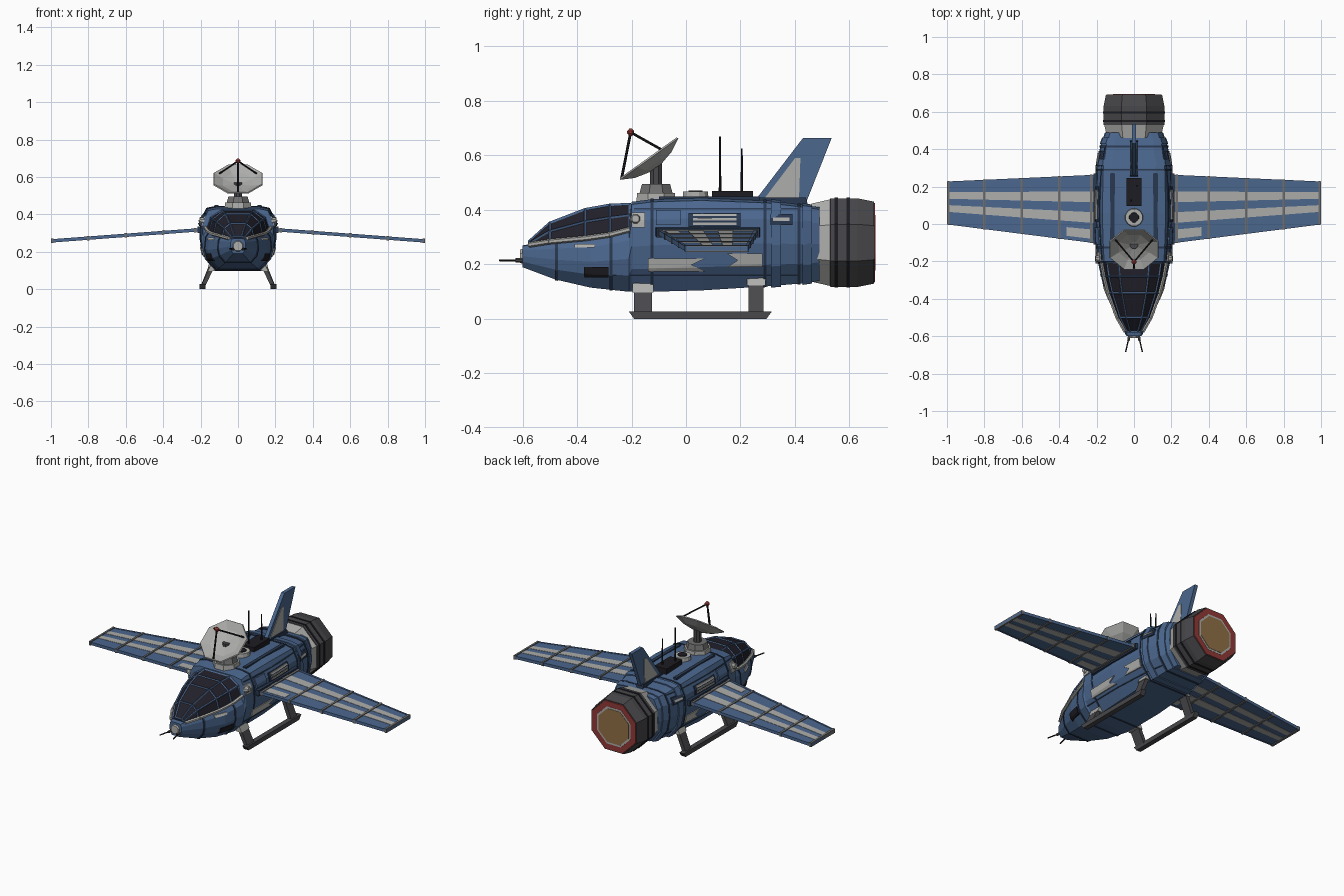
import bpy, bmesh
from math import cos, sin, pi, radians
from mathutils import Vector, Matrix

old = bpy.data.objects.get("Cube")
if old:
    bpy.data.objects.remove(old, do_unlink=True)


def material(name, r, g, b):
    m = bpy.data.materials.new(name)
    m.use_nodes = True
    m.diffuse_color = (r, g, b, 1)
    bsdf = m.node_tree.nodes["Principled BSDF"]
    bsdf.inputs["Base Color"].default_value = (r, g, b, 1)
    bsdf.inputs["Roughness"].default_value = 0.7
    return m


BLUE = material("hull blue", 0.07, 0.135, 0.27)
NAVY = material("seam navy", 0.022, 0.04, 0.08)
LIGHT = material("light grey", 0.42, 0.42, 0.41)
GREY = material("mid grey", 0.16, 0.16, 0.16)
DARK = material("dark grey", 0.065, 0.065, 0.072)
BLACK = material("black", 0.012, 0.012, 0.016)
GLASS = material("canopy glass", 0.016, 0.015, 0.024)
RED = material("red", 0.28, 0.04, 0.035)
AMBER = material("nozzle amber", 0.28, 0.16, 0.06)


# ---- helpers ----
def loft(name, rings, mat, mirror=False, matrix=None, caps=True):
    """Skin a row of equal-length closed rings."""
    bm = bmesh.new()
    rows = [[bm.verts.new(p) for p in ring] for ring in rings]
    for a, b in zip(rows, rows[1:]):
        for i in range(len(a)):
            j = (i + 1) % len(a)
            bm.faces.new((a[i], a[j], b[j], b[i]))
    if caps:
        bm.faces.new(rows[0])
        bm.faces.new(rows[-1])
    bmesh.ops.recalc_face_normals(bm, faces=bm.faces)
    me = bpy.data.meshes.new(name)
    bm.to_mesh(me)
    bm.free()
    me.materials.append(mat)
    ob = bpy.data.objects.new(name, me)
    bpy.context.collection.objects.link(ob)
    if matrix:
        me.transform(matrix)
    if mirror:
        ob.modifiers.new("Mirror", 'MIRROR')
    return ob


def box(name, lo, hi, mat, mirror=False):
    (x0, y0, z0), (x1, y1, z1) = lo, hi
    rings = [[(x0, y0, z), (x1, y0, z), (x1, y1, z), (x0, y1, z)] for z in (z0, z1)]
    return loft(name, rings, mat, mirror)


def lathe(name, profile, mat, matrix, n=8, mirror=False):
    """Spin (radius, height) pairs about z, flat side facing each axis."""
    rings = [[(r * cos((k + .5) * 2 * pi / n), r * sin((k + .5) * 2 * pi / n), h)
              for k in range(n)] for r, h in profile]
    return loft(name, rings, mat, mirror, matrix)


def rod(name, a, b, r0, r1, mat, mirror=False, n=6):
    a, b = Vector(a), Vector(b)
    turn = (b - a).to_track_quat('Z', 'Y').to_matrix().to_4x4()
    return lathe(name, [(r0, 0), (r1, (b - a).length)], mat,
                 Matrix.Translation(a) @ turn, n, mirror)


def mix(a, b, t):
    return a + (b - a) * t


# ---- hull: stations are y, half width, bottom, top ----
STATIONS = [(-.60, .04, .19, .27), (-.48, .105, .145, .29), (-.35, .16, .115, .305),
            (-.21, .192, .10, .34), (-.20, .195, .10, .43), (-.12, .20, .10, .44),
            (.06, .207, .105, .445), (.30, .20, .12, .435), (.42, .18, .13, .42),
            (.49, .155, .14, .41)]
SECTION = [(.62, 0), (.92, .25), (1, .5), (.97, .78), (.82, .97), (.58, 1)]


def half_section(y):
    y = min(max(y, -.6), .49)
    for a, b in zip(STATIONS, STATIONS[1:]):
        if y <= b[0]:
            t = (y - a[0]) / (b[0] - a[0])
            w, lo, hi = (mix(a[i], b[i], t) for i in (1, 2, 3))
            return [(w * fx, mix(lo, hi, fz)) for fx, fz in SECTION]


def hull_ring(y, grow=0.0):
    half = half_section(y)
    mid = (half[0][1] + half[-1][1]) / 2
    half = [(x + grow, z + (grow if z > mid else -grow)) for x, z in half]
    return [(x, y, z) for x, z in half] + [(-x, y, z) for x, z in reversed(half)]


def hull_x(y, z):
    half = half_section(y)
    for (xa, za), (xb, zb) in zip(half, half[1:]):
        if z <= zb:
            return mix(xa, xb, max(0, (z - za) / (zb - za)))
    return half[-1][0]


def patch(name, y0, y1, z0, z1, mat, notch=0.0, lift=.006):
    """Thin plate that follows the hull side, on both sides."""
    rings = []
    for i in range(9):
        t = i / 8
        z = mix(z0, z1, t)
        end = y1 - notch * (1 - abs(2 * t - 1))
        ys = [mix(y0, end, k / 6) for k in range(7)]
        outer = [(hull_x(y, z) + lift, y, z) for y in ys]
        inner = [(hull_x(y, z) - .003, y, z) for y in reversed(ys)]
        rings.append(outer + inner)
    return loft(name, rings, mat, True)


loft("hull", [hull_ring(s[0]) for s in STATIONS], BLUE)
for y in (-.475, -.275, -.125, .29, .415):
    loft("hull_seam", [hull_ring(y - .005, .003), hull_ring(y + .005, .003)], NAVY)
for y in (.33, .445):
    loft("rear_hull_band", [hull_ring(y - .018, .006), hull_ring(y + .018, .006)], BLUE)

# hull markings and panels
patch("lower_flag_front", -.14, .07, .175, .222, LIGHT, .05)
patch("lower_flag_rear", .28, .15, .19, .24, LIGHT, -.04)
patch("side_intake", -.375, -.285, .152, .19, BLACK)
patch("nose_marking", -.41, -.335, .262, .275, LIGHT)
patch("canopy_rear_panel", -.20, -.15, .335, .39, LIGHT)
patch("side_door", -.11, -.02, .345, .40, BLUE, lift=.009)
patch("vent_surround", .01, .20, .338, .388, NAVY)
for z in (.345, .361, .377):
    patch("vent_slat", .025, .185, z, z + .009, LIGHT, lift=.011)
patch("rear_vent", .31, .39, .345, .385, NAVY, lift=.009)
patch("rear_vent_slat", .32, .38, .36, .372, LIGHT, lift=.013)
patch("lower_seam", -.27, .42, .158, .163, NAVY, lift=.003)
patch("upper_seam", -.19, .42, .402, .407, NAVY, lift=.004)
rod("side_lamp", (.18, -.185, .365), (.207, -.185, .368), .022, .014, LIGHT, True, 8)

# ---- canopy ----
CANOPY = [(-.575, .042, .268, .285), (-.50, .085, .28, .352), (-.37, .132, .292, .402),
          (-.28, .155, .305, .418), (-.205, .168, .325, .422)]
ARCH = [(1, 0), (.87, .6), (.5, 1)]
arches = []
for y, w, lo, hi in CANOPY:
    half = [(w * fx, y, mix(lo, hi, fz)) for fx, fz in ARCH]
    arches.append(half + [(-x, a, z) for x, a, z in reversed(half)])
loft("canopy_glass", arches, GLASS)
frame = loft("canopy_frame", arches, BLUE)
wire = frame.modifiers.new("Frame", 'WIREFRAME')
wire.thickness = .011
for a, b in zip(arches, arches[1:]):
    rod("canopy_sill", Vector(a[0]) + Vector((.006, 0, .004)),
        Vector(b[0]) + Vector((.006, 0, .004)), .010, .010, LIGHT, True)

# ---- nose ----
rod("nose_cap", (0, -.585, .23), (0, -.61, .23), .036, .026, LIGHT, n=8)
rod("nose_gun", (.022, -.58, .215), (.03, -.625, .215), .008, .008, DARK, True)
rod("nose_gun_barrel", (.03, -.62, .215), (.045, -.685, .215), .004, .004, BLACK, True)


# ---- wings: t runs root to tip, c runs front to back ----
def wing_slab(name, t0, t1, c0, c1, thick, mat):
    rings = []
    for t in (t0, t1):
        x, z = mix(.2, 1, t), mix(.318, .258, t)
        front, chord = mix(-.10, 0, t), mix(.36, .225, t)
        h = thick / 2
        rings.append([(x, front + c * chord, z + d)
                      for c, d in ((c0, -h), (c1, -h), (c1, h), (c0, h))])
    return loft(name, rings, mat, True)


wing_slab("wing", -.05, 1, 0, 1, .014, BLUE)
wing_slab("wing_front_edge", 0, 1, -.01, .03, .018, BLUE)
wing_slab("wing_rear_edge", 0, 1, .97, 1.01, .018, BLUE)
wing_slab("wing_stripe_rear", .02, .99, .60, .76, .0175, LIGHT)
wing_slab("wing_stripe_front", .02, .99, .29, .45, .0175, LIGHT)
wing_slab("wing_root_patch", .03, .20, .05, .19, .0175, LIGHT)
for t in (.035, .25, .5, .75, .992):
    wing_slab("wing_rib", t - .008, t + .008, -.015, 1.015, .024, GREY)
wing_slab("wing_root_fairing", -.05, .02, -.03, 1.03, .034, NAVY)

# ---- landing skids ----
for y0, y1, top in ((-.19, -.125, .115), (.23, .285, .14)):
    def leg_ring(x, z, g=0):
        return [(x - .012 - g, y0 - g, z), (x + .012 + g, y0 - g, z),
                (x + .012 + g, y1 + g, z), (x - .012 - g, y1 + g, z)]
    loft("skid_leg", [leg_ring(.188, .015), leg_ring(.13, top + .02)], DARK, True)
    loft("skid_leg_collar", [leg_ring(.143, top - .018, .006),
                             leg_ring(.128, top + .015, .006)], LIGHT, True)
loft("skid_rail", [[(.175, -.19, 0), (.205, -.19, 0), (.205, .295, 0), (.175, .295, 0)],
                   [(.175, -.21, .027), (.205, -.21, .027),
                    (.205, .315, .027), (.175, .315, .027)]], DARK, True)


# ---- tail fin ----
def fin(name, outline, half, mat):
    return loft(name, [[(x, y, z) for y, z in outline] for x in (-half, half)], mat)


fin("tail_fin", [(.25, .43), (.43, .665), (.535, .665), (.44, .425)], .011, BLUE)
fin("tail_fin_panel", [(.29, .445), (.40, .59), (.42, .59), (.415, .445)], .014, LIGHT)
fin("tail_fin_foot", [(.24, .42), (.26, .445), (.44, .445), (.45, .41)], .022, NAVY)

# ---- engine ----
aft = Matrix.Translation((0, 0, .28)) @ Matrix.Rotation(radians(-90), 4, 'X')
lathe("engine_collar", [(.155, .46), (.172, .53), (.15, .54)], LIGHT, aft)
lathe("engine_shell", [(.15, .52), (.176, .53), (.176, .63), (.163, .69),
                       (.125, .688), (.11, .65)], DARK, aft)
for y in (.545, .59):
    lathe("engine_band", [(.15, y), (.179, y), (.179, y + .012), (.15, y + .012)], BLACK, aft)
lathe("nozzle_rim", [(.11, .68), (.159, .688), (.157, .693), (.122, .693), (.115, .67)],
      RED, aft)
lathe("nozzle_liner", [(.10, .67), (.124, .685), (.122, .694), (.112, .694)], LIGHT, aft)
lathe("nozzle_glow", [(.11, .68), (.11, .696)], AMBER, aft)

# ---- dish antenna ----
mount = Matrix.Translation((0, -.11, 0))
lathe("dish_base", [(.078, .43), (.075, .463)], LIGHT, mount)
lathe("dish_turntable", [(.066, .46), (.056, .495)], GREY, mount)
lathe("dish_post", [(.023, .49), (.023, .57)], DARK, mount)
tilt = Matrix.Translation((0, -.135, .587)) @ Matrix.Rotation(radians(35.5), 4, 'X')
lathe("dish", [(.03, -.04), (.09, -.026), (.142, 0), (.138, .006),
               (.088, -.018), (.025, -.03)], LIGHT, tilt)
focus = Vector((0, -.203, .685))
rod("dish_front_arm", tilt @ Vector((0, -.125, 0)), focus, .005, .005, BLACK)
rod("dish_side_arm", tilt @ Vector((.10, .06, -.005)), focus, .005, .005, BLACK, True)
lathe("dish_feed", [(.005, -.014), (.014, -.004), (.014, .004), (.005, .014)], RED,
      Matrix.Translation(focus))

# ---- roof equipment ----
hatch = Matrix.Translation((0, .035, 0))
lathe("roof_hatch", [(.05, .435), (.047, .467)], LIGHT, hatch, 12)
lathe("roof_hatch_lens", [(.028, .46), (.026, .471)], BLACK, hatch, 12)
box("roof_box", (-.04, .095, .435), (.04, .245, .47), BLACK)
rod("tall_antenna", (-.015, .125, .46), (-.015, .125, .67), .005, .003, BLACK)
rod("short_antenna", (.015, .205, .46), (.015, .205, .625), .005, .003, BLACK)
box("roof_rail", (.105, -.10, .43), (.125, .27, .449), NAVY, True)
